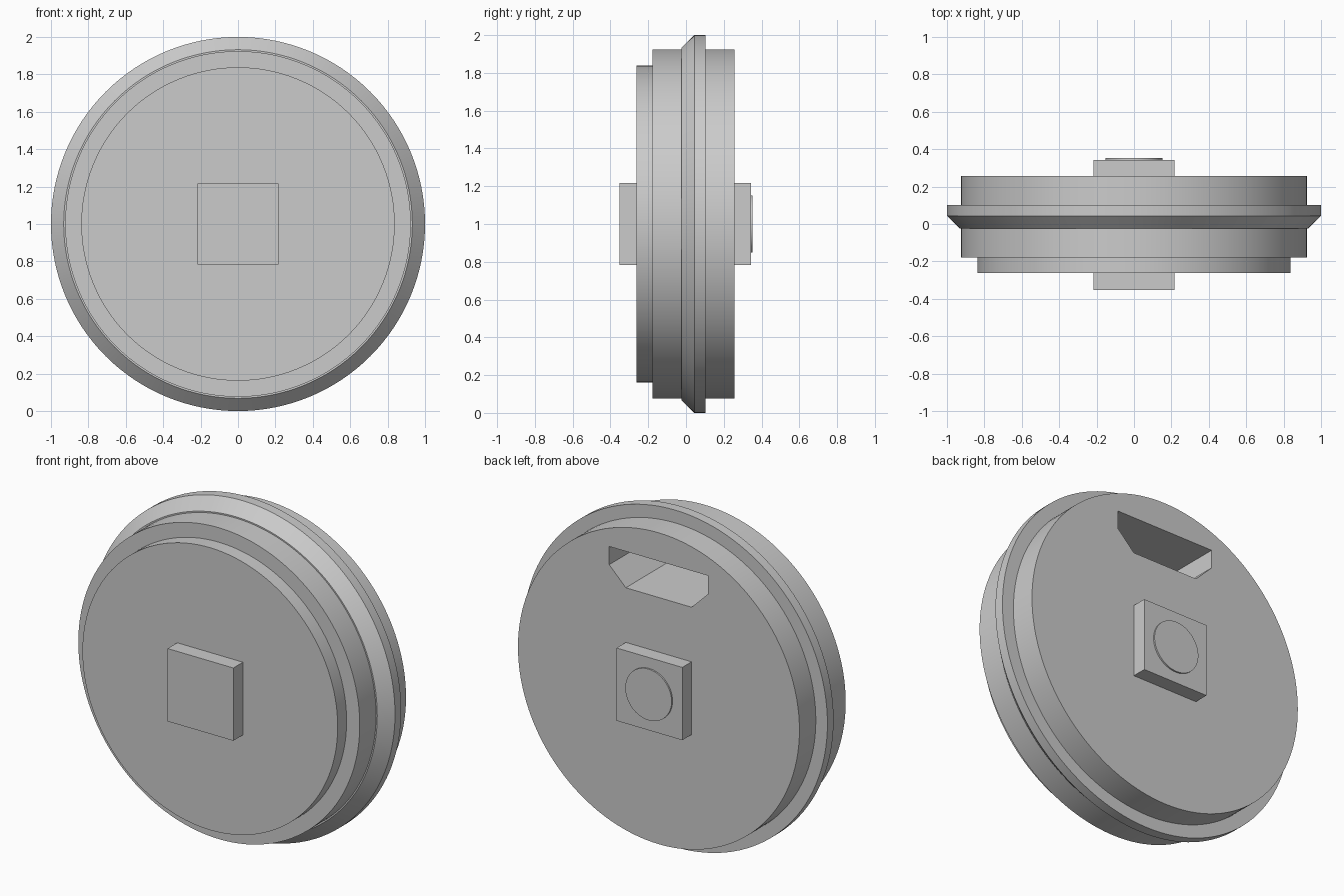
import bpy
import bmesh
import math
from mathutils import Matrix, Vector

if "Cube" in bpy.data.objects:
    bpy.data.objects.remove(bpy.data.objects["Cube"], do_unlink=True)

grey = bpy.data.materials.new("plain grey")
grey.use_nodes = True
grey.diffuse_color = (0.6, 0.6, 0.6, 1)
grey.node_tree.nodes["Principled BSDF"].inputs["Base Color"].default_value = (0.6, 0.6, 0.6, 1)


def finish(name, bm):
    bmesh.ops.recalc_face_normals(bm, faces=bm.faces)
    mesh = bpy.data.meshes.new(name)
    bm.to_mesh(mesh)
    bm.free()
    mesh.materials.append(grey)
    obj = bpy.data.objects.new(name, mesh)
    bpy.context.collection.objects.link(obj)
    return obj


def turned(name, profile, segments=128):
    """Revolve (radius, y) points around the y axis at z = 1."""
    bm = bmesh.new()
    rings = []
    for radius, y in profile:
        rings.append([bm.verts.new((radius * math.cos(a), y, 1 + radius * math.sin(a)))
                      for a in (math.tau * i / segments for i in range(segments))])
    for a, b in zip(rings, rings[1:]):
        for i in range(segments):
            j = (i + 1) % segments
            bm.faces.new((a[i], a[j], b[j], b[i]))
    bm.faces.new(rings[0])
    bm.faces.new(rings[-1])
    return finish(name, bm)


def block(name, half, y0, y1):
    bm = bmesh.new()
    place = Matrix.Translation((0, (y0 + y1) / 2, 1)) @ Matrix.Diagonal((2 * half, y1 - y0, 2 * half, 1))
    bmesh.ops.create_cube(bm, size=1, matrix=place)
    return finish(name, bm)


def prism(name, outline, y0, y1):
    bm = bmesh.new()
    face = bm.faces.new([bm.verts.new((x, y0, z)) for x, z in outline])
    ext = bmesh.ops.extrude_face_region(bm, geom=[face], use_keep_orig=True)
    verts = [v for v in ext["geom"] if isinstance(v, bmesh.types.BMVert)]
    bmesh.ops.translate(bm, verts=verts, vec=Vector((0, y1 - y0, 0)))
    return finish(name, bm)


# Stepped disc with a flared rim
FRONT, STEP, BACK = -0.262, -0.178, 0.256
disc = turned("stepped_disc", [
    (0.838, FRONT), (0.838, STEP), (0.924, STEP), (0.924, -0.025), (0.932, -0.025),
    (1.0, 0.044), (1.0, 0.102), (0.924, 0.102), (0.924, BACK)])

# Chamfered pocket in the back
right_side = [(0.216, 1.54), (0.325, 1.648), (0.325, 1.756)]
outline = right_side + [(-x, z) for x, z in reversed(right_side)]
cutter = prism("pocket_cutter", outline, STEP, BACK + 0.1)
cutter.hide_render = True
cutter.hide_viewport = True
cut = disc.modifiers.new("pocket", "BOOLEAN")
cut.operation = "DIFFERENCE"
cut.solver = "EXACT"
cut.object = cutter

# Square hubs and the round button on the back one
block("front_square_hub", 0.216, -0.352, FRONT)
block("back_square_hub", 0.216, BACK, 0.343)
button = turned("back_button", [(0.152, 0.343), (0.152, 0.352)], 64)

# Smooth rounds with sharp steps
bpy.ops.object.select_all(action="DESELECT")
for obj in (disc, button):
    obj.select_set(True)
bpy.context.view_layer.objects.active = disc
bpy.ops.object.shade_smooth_by_angle(angle=math.radians(30))
